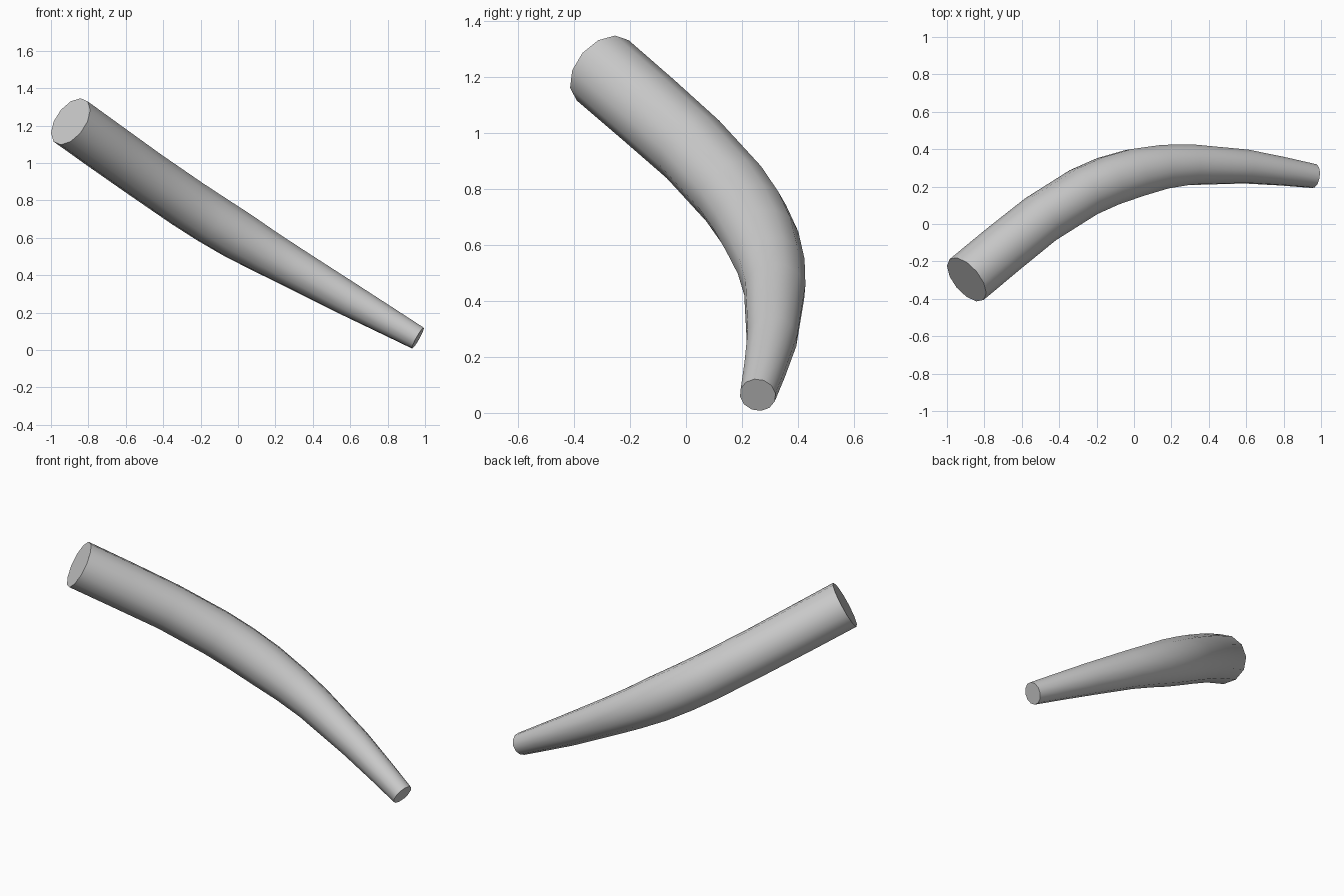
import bpy, bmesh, math
from mathutils import Vector

if "Cube" in bpy.data.objects:
    bpy.data.objects.remove(bpy.data.objects["Cube"])

# Centre line of the bent stick: x, y, z, radius (thick end to thin end)
PATH = [
    (-0.895, -0.297, 1.222, 0.142),
    (-0.70, -0.135, 1.082, 0.141),
    (-0.50, 0.025, 0.94, 0.139),
    (-0.27, 0.17, 0.782, 0.139),
    (-0.14, 0.228, 0.698, 0.138),
    (0.00, 0.272, 0.612, 0.134),
    (0.15, 0.304, 0.523, 0.122),
    (0.30, 0.317, 0.438, 0.111),
    (0.60, 0.307, 0.267, 0.092),
    (0.80, 0.281, 0.155, 0.077),
    (0.962, 0.256, 0.064, 0.065),
]
SIDES = 12


def sweep(name, path, sides):
    """Sweep a polygon along a tapering path and close both ends."""
    pts = [Vector(p[:3]) for p in path]
    bm = bmesh.new()
    rings = []
    side = Vector((0, 0, 1))
    for i, p in enumerate(pts):
        t = (pts[min(i + 1, len(pts) - 1)] - pts[max(i - 1, 0)]).normalized()
        side = (side - t * side.dot(t)).normalized()
        up = t.cross(side)
        r = path[i][3]
        rings.append([bm.verts.new(p + r * (math.cos(a) * side + math.sin(a) * up))
                      for a in (2 * math.pi * k / sides for k in range(sides))])
    for a, b in zip(rings, rings[1:]):
        for k in range(sides):
            n = (k + 1) % sides
            bm.faces.new((a[k], a[n], b[n], b[k]))
    bm.faces.new(rings[0])
    bm.faces.new(rings[-1])
    bmesh.ops.recalc_face_normals(bm, faces=bm.faces)
    mesh = bpy.data.meshes.new(name)
    bm.to_mesh(mesh)
    bm.free()
    obj = bpy.data.objects.new(name, mesh)
    bpy.context.collection.objects.link(obj)
    return obj


# Bent, tapering stick with smooth sides and flat cut ends
stick = sweep("bent_stick", PATH, SIDES)
bpy.context.view_layer.objects.active = stick
stick.select_set(True)
bpy.ops.object.shade_smooth_by_angle(angle=math.radians(40))
